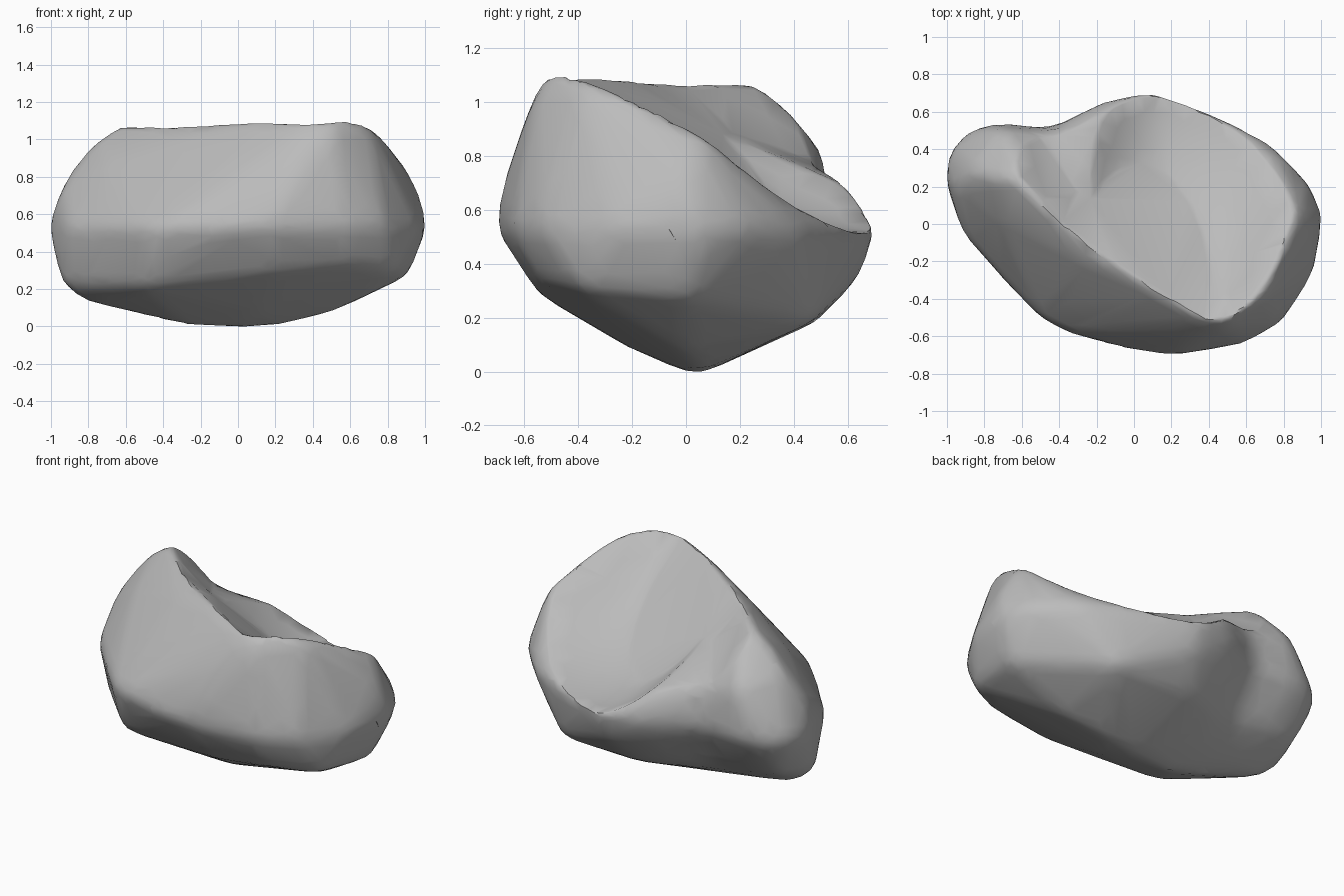
import bpy
import bmesh
from math import exp

old_cube = bpy.data.objects.get("Cube")
if old_cube:
    bpy.data.objects.remove(old_cube, do_unlink=True)

# Widest ring of the boulder, as plan positions at about half height
GIRTH_HEIGHT = 0.53
GIRTH = [(-1, .25), (-.97, .4), (-.88, .49), (-.72, .54), (-.2, .65), (.1, .69),
         (.3, .62), (.53, .52), (.75, .4), (.92, .22), (1, .05), (.95, -.25),
         (.78, -.52), (.58, -.63), (.2, -.69), (-.03, -.66), (-.37, -.57),
         (-.5, -.49), (-.7, -.28), (-.9, -.05)]

# Crown: rounded lobe on one side, tall brow along the front on the other
CROWN = [(-.62, .24, 1.07), (-.6, .33, 1.03), (-.75, .25, .98), (-.85, .3, .87),
         (-.94, .2, .72), (-.6, .42, .94), (-.7, .51, .82), (-.7, .02, .86),
         (-.5, .05, 1.0), (-.27, -.19, 1.0), (-.11, -.22, 1.05), (.15, -.37, 1.09),
         (.4, -.51, 1.08), (.55, -.46, 1.12), (.69, -.38, 1.06), (.75, -.2, 1.02),
         (.87, .06, .86), (.96, 0, .7), (.5, -.55, 1.02), (.3, -.6, .88),
         (.25, -.67, .68), (-.36, -.42, .7), (-.18, .58, .7)]

# Keel: shallow bowl-shaped underside
KEEL = [(0, .04, 0), (-.28, 0, .02), (.22, .05, .02), (.5, 0, .09), (-.8, .1, .14),
        (-.93, .1, .23), (-.87, .33, .29), (.9, 0, .28), (.83, -.38, .31),
        (.1, -.2, .1), (.2, -.54, .3), (.6, -.52, .34), (-.5, -.38, .22),
        (0, .48, .2), (.51, .46, .2), (-.5, .36, .24), (.1, .64, .37),
        (-.82, -.05, .22)]


def hollow_height(x, y):
    """Height of the scooped top: dished floor, front wall, and a side wall up to the saddle."""
    radius = ((x - .33) ** 2 + (y - .05) ** 2) / .34
    floor = 1.1 + .07 * (x - .4) - .5 * (y + .52) - .13 * (1 - radius)
    floor += .5 * max(0, x - .5) * max(0, .4 - y)
    side_wall = floor + .9 * max(0, .2 - x) ** 2
    flank = .77 - .75 * x - .65 * y
    saddle = .84 - .23 * (x + .28) - .37 * (y - .28)
    front_wall = 1.08 - .9 * (.53 * (x + .11) + .85 * (y + .2))
    return max(floor, front_wall, min(side_wall, max(flank, saddle)))


def back_dent(x, y):
    """Depth of the upright groove between the lobe and the hollow's back rim."""
    reach = min(1, max(0, (y - .15) / .4))
    return .085 * reach * exp(-((x + .44) / .22) ** 2)


def bake_modifiers(obj):
    """Replace the mesh of an object with its modified result."""
    bpy.context.view_layer.update()
    graph = bpy.context.evaluated_depsgraph_get()
    baked = bpy.data.meshes.new_from_object(obj.evaluated_get(graph))
    obj.modifiers.clear()
    obj.data = baked


# Rough block: the hull around the three groups of points
bm = bmesh.new()
for point in [(x, y, GIRTH_HEIGHT) for x, y in GIRTH] + CROWN + KEEL:
    bm.verts.new(point)
hull = bmesh.ops.convex_hull(bm, input=bm.verts)
spare = [v for v in hull["geom_interior"] if isinstance(v, bmesh.types.BMVert)]
bmesh.ops.delete(bm, geom=spare, context="VERTS")
bmesh.ops.recalc_face_normals(bm, faces=bm.faces)
mesh = bpy.data.meshes.new("boulder")
bm.to_mesh(mesh)
bm.free()
boulder = bpy.data.objects.new("boulder", mesh)
bpy.context.collection.objects.link(boulder)

# Even skin, softened corners, and a little swelling to make up for the softening
remesh = boulder.modifiers.new("even_skin", "REMESH")
remesh.mode = "VOXEL"
remesh.voxel_size = .025
soften = boulder.modifiers.new("soften", "SMOOTH")
soften.iterations = 24
swell = boulder.modifiers.new("swell", "DISPLACE")
swell.mid_level = 0
swell.strength = .017
bake_modifiers(boulder)

# Scoop out the hollow on top and press in the groove at the back
for v in boulder.data.vertices:
    x, y, z = v.co
    if z > GIRTH_HEIGHT - .1:
        v.co.z = min(z, hollow_height(x, y))
    v.co.y -= back_dent(x, y)

# Light wear, then chunky facets
wear = boulder.modifiers.new("wear", "SMOOTH")
wear.iterations = 3
facets = boulder.modifiers.new("facets", "DECIMATE")
facets.ratio = .06
bake_modifiers(boulder)

# Set it down on the ground
ground_gap = min(v.co.z for v in boulder.data.vertices)
for v in boulder.data.vertices:
    v.co.z -= ground_gap

# Stone colour and shading
stone = bpy.data.materials.new("grey_stone")
stone.use_nodes = True
colour = (.5, .5, .5, 1)
stone.diffuse_color = colour
stone.node_tree.nodes["Principled BSDF"].inputs["Base Color"].default_value = colour
boulder.data.materials.clear()
boulder.data.materials.append(stone)

bpy.context.view_layer.objects.active = boulder
boulder.select_set(True)
bpy.ops.object.shade_smooth_by_angle(angle=.6)
